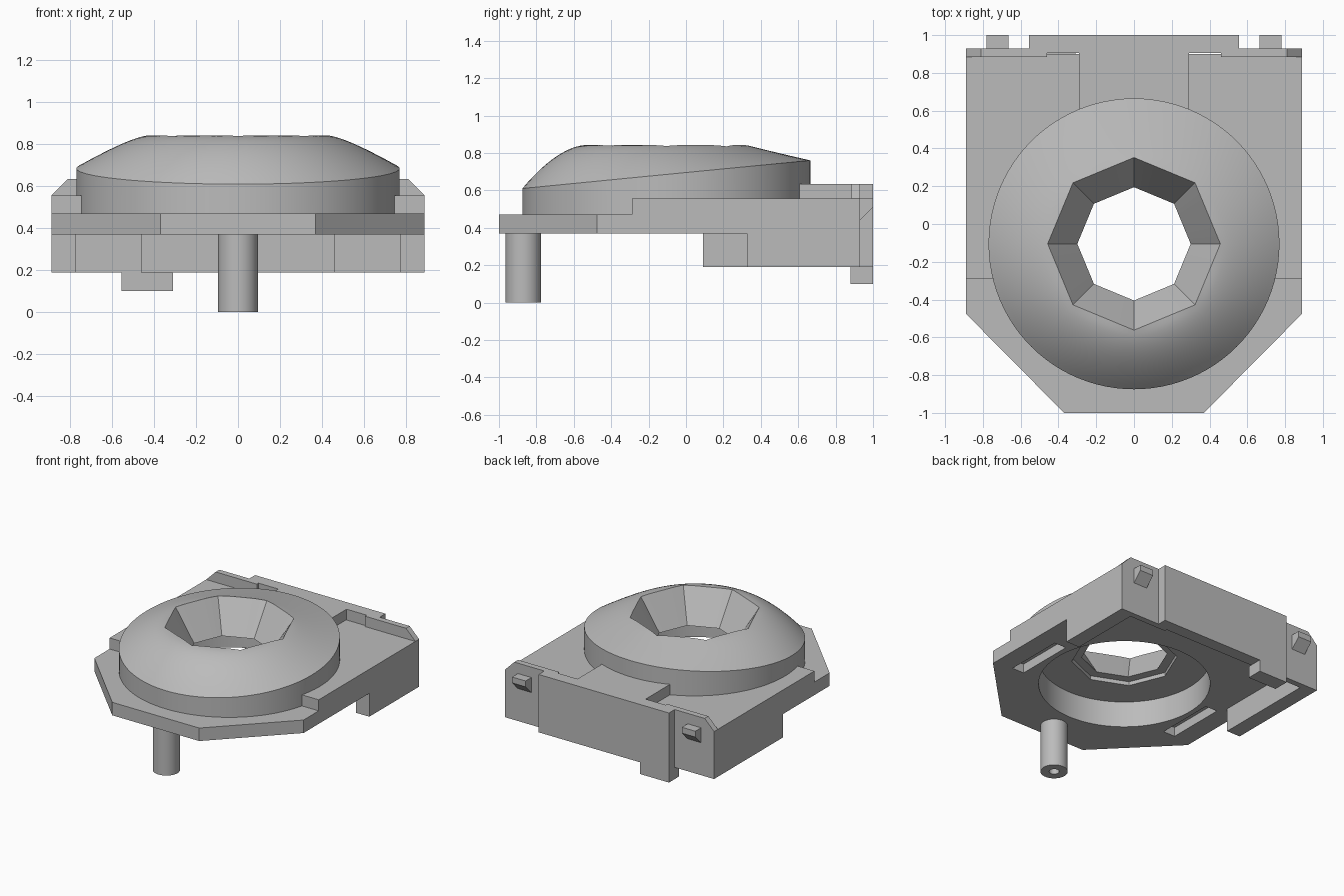
import bpy, bmesh
from math import pi, sin, cos, radians

cube = bpy.data.objects.get("Cube")
if cube:
    bpy.data.objects.remove(cube, do_unlink=True)

grey = bpy.data.materials.new("plain grey")
grey.use_nodes = True
colour = (0.5, 0.5, 0.5, 1)
grey.diffuse_color = colour
grey.node_tree.nodes["Principled BSDF"].inputs["Base Color"].default_value = colour


def finish(name, bm, smooth=False):
    bmesh.ops.recalc_face_normals(bm, faces=bm.faces)
    mesh = bpy.data.meshes.new(name)
    bm.to_mesh(mesh)
    bm.free()
    mesh.materials.append(grey)
    ob = bpy.data.objects.new(name, mesh)
    bpy.context.collection.objects.link(ob)
    bpy.ops.object.select_all(action='DESELECT')
    ob.select_set(True)
    bpy.context.view_layer.objects.active = ob
    if smooth:
        bpy.ops.object.shade_smooth_by_angle(angle=radians(30))
    return ob


def prism(name, outline, axis, low, high):
    """Extrude a 2D outline along x, y or z."""
    place = {"x": lambda a, b, c: (c, a, b),
             "y": lambda a, b, c: (a, c, b),
             "z": lambda a, b, c: (a, b, c)}[axis]
    bm = bmesh.new()
    ends = [[bm.verts.new(place(a, b, c)) for a, b in outline] for c in (low, high)]
    for end in ends:
        bm.faces.new(end)
    n = len(outline)
    for i in range(n):
        j = (i + 1) % n
        bm.faces.new((ends[0][i], ends[0][j], ends[1][j], ends[1][i]))
    return finish(name, bm)


def box(name, x, y, z):
    outline = [(x[0], y[0]), (x[1], y[0]), (x[1], y[1]), (x[0], y[1])]
    return prism(name, outline, "z", *z)


def loft(name, rings, closed=True):
    """Skin a list of equal-length point rings."""
    bm = bmesh.new()
    loops = [[bm.verts.new(p) for p in ring] for ring in rings]
    n = len(rings[0])
    pairs = list(zip(loops, loops[1:]))
    if closed:
        pairs.append((loops[-1], loops[0]))
    else:
        bm.faces.new(loops[0])
        bm.faces.new(loops[-1])
    for a, b in pairs:
        for i in range(n):
            j = (i + 1) % n
            bm.faces.new((a[i], a[j], b[j], b[i]))
    return finish(name, bm, smooth=True)


def cut(target, cutter):
    mod = target.modifiers.new("cut", 'BOOLEAN')
    mod.operation = 'DIFFERENCE'
    mod.solver = 'EXACT'
    mod.object = cutter
    bpy.context.view_layer.objects.active = target
    bpy.ops.object.modifier_apply(modifier=mod.name)


CENTRE_Y, OUTER, CAVITY, SEG = -0.105, 0.77, 0.60, 96
angles = [2 * pi * i / SEG for i in range(SEG)]


def ring(radius, z, cy=CENTRE_Y):
    return [(radius * cos(a), cy + radius * sin(a), z) for a in angles]


def octagon_radius(a, radius):
    return radius * cos(pi / 8) / cos(a % (pi / 4) - pi / 8)


def octagon(radius, z):
    return [(octagon_radius(a, radius) * cos(a),
             CENTRE_Y + octagon_radius(a, radius) * sin(a), z) for a in angles]


def dome_point(a, step):
    """Surface from the tilted rim (step 0) up to the octagon edge (step 1)."""
    r = OUTER + (octagon_radius(a, 0.457) - OUTER) * step
    rim = 0.685 + 0.075 * sin(a)
    t = min(1, (OUTER - r) / (OUTER - 0.43))
    z = rim + (0.842 - rim) * (1 - (1 - t) ** (1.35 - 0.4 * sin(a)))
    return (r * cos(a), CENTRE_Y + r * sin(a), z)


# Domed ring with octagonal funnel and hollow underside
rings = [ring(OUTER, 0.465)]
rings += [[dome_point(a, s / 12) for a in angles] for s in range(13)]
rings += [octagon(0.30, 0.60), octagon(0.37, 0.60), octagon(0.37, 0.57),
          ring(CAVITY, 0.57), ring(CAVITY, 0.465)]
loft("domed_ring", rings)

# Base plate with clipped front corners, and the raised deck on it
plate = prism("base_plate", [(-0.37, -1), (0.37, -1), (0.89, -0.475), (0.89, 0.9),
                             (-0.89, 0.9), (-0.89, -0.475)], "z", 0.37, 0.47)
deck = box("raised_deck", (-0.89, 0.89), (-0.29, 0.9), (0.47, 0.555))
cutter = loft("cavity_cutter", [ring(CAVITY, 0.2), ring(CAVITY, 0.568)], closed=False)
cutter.hide_render = True
slots = [box("slot_cutter", (min(s * 0.64, s * 0.74), max(s * 0.64, s * 0.74)),
             (-0.44, 0.02), (0.3, 0.44)) for s in (-1, 1)]
cut(plate, cutter)
cut(deck, cutter)
for slot in slots:
    cut(plate, slot)
for helper in [cutter] + slots:
    bpy.data.objects.remove(helper, do_unlink=True)

# Bridge from the dome to the back wall
box("rear_bridge", (-0.29, 0.29), (0.54, 0.92), (0.555, 0.635))

# Back wall: centre panel with a foot, chamfered ends with wedge pegs
box("back_panel", (-0.555, 0.555), (0.905, 1), (0.19, 0.635))
box("back_foot", (-0.555, -0.31), (0.88, 1), (0.10, 0.19))
for side, s, start in (("left", 1, 0.325), ("right", -1, 0.09)):
    prism(side + "_back_wall", [(s * 0.46, 0.19), (s * 0.89, 0.19), (s * 0.89, 0.555),
                                (s * 0.81, 0.635), (s * 0.46, 0.635)], "y", 0.885, 0.93)
    prism(side + "_peg", [(0.925, 0.435), (1, 0.51), (1, 0.555), (0.925, 0.555)],
          "x", *sorted((s * 0.665, s * 0.78)))
    box(side + "_side_wall", sorted((s * 0.775, s * 0.89)), (start, 0.9), (0.19, 0.37))

# Front pin with a small blind hole in its end
PIN_Y = -0.87
loft("front_pin", [ring(0.095, 0.375, PIN_Y), ring(0.095, 0, PIN_Y),
                   ring(0.035, 0, PIN_Y), ring(0.035, 0.3, PIN_Y)], closed=False)
